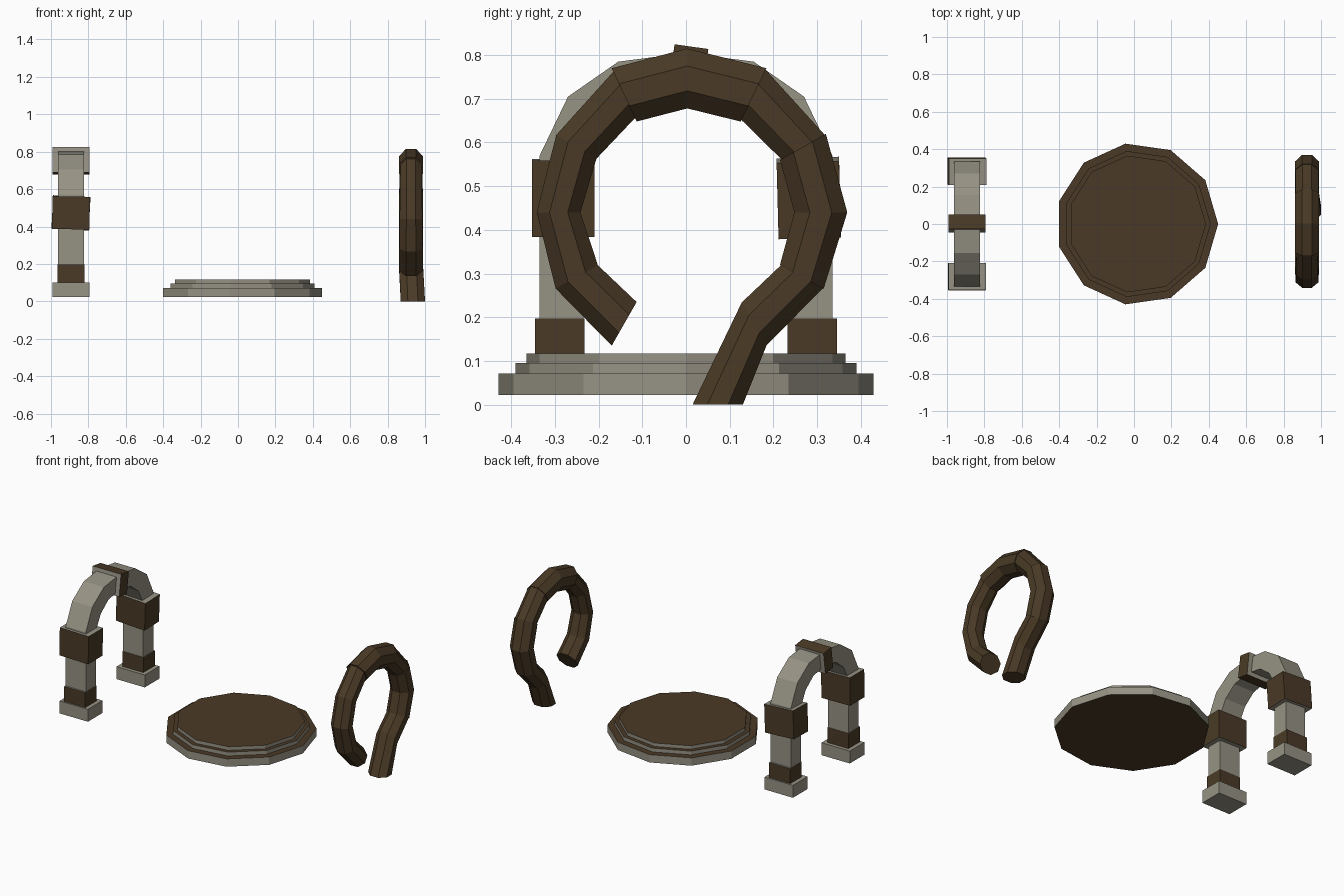
import bpy, bmesh, math
from mathutils import Matrix, Vector

if "Cube" in bpy.data.objects:
    bpy.data.objects.remove(bpy.data.objects["Cube"])


def material(name, rgb):
    m = bpy.data.materials.new(name)
    m.diffuse_color = (*rgb, 1)
    m.use_nodes = True
    m.node_tree.nodes["Principled BSDF"].inputs["Base Color"].default_value = m.diffuse_color
    return m


stone = material("grey_stone", (0.305, 0.287, 0.231))
brown = material("dark_brown", (0.068, 0.042, 0.019))


def finish(bm, name, mats):
    bmesh.ops.recalc_face_normals(bm, faces=bm.faces)
    me = bpy.data.meshes.new(name)
    bm.to_mesh(me)
    bm.free()
    for m in mats:
        me.materials.append(m)
    ob = bpy.data.objects.new(name, me)
    bpy.context.collection.objects.link(ob)
    return ob


def box(name, centre, size, mats, cap_axis=None, rot=(0, 0, 0)):
    """Box; faces along cap_axis use the second material."""
    bm = bmesh.new()
    bmesh.ops.create_cube(bm, size=1, matrix=Matrix.Diagonal((*size, 1)))
    bm.normal_update()
    for f in bm.faces:
        if cap_axis is not None and abs(f.normal[cap_axis]) > 0.9:
            f.material_index = 1
    ob = finish(bm, name, mats)
    ob.location = centre
    ob.rotation_euler = [math.radians(a) for a in rot]
    return ob


def loft(name, stations, section, mat):
    """stations: (outer yz, inner yz, x centre, x half, scale); section: unit points."""
    bm = bmesh.new()
    rings = []
    for o, i, xc, xh, s in stations:
        o, i = Vector(o), Vector(i)
        mid, half = (o + i) / 2, (o - i) / 2
        ring = []
        for a, b in section:
            p = mid + half * b * s
            ring.append(bm.verts.new((xc + a * xh * s, p.x, p.y)))
        rings.append(ring)
    n = len(section)
    for r, q in zip(rings, rings[1:]):
        for k in range(n):
            bm.faces.new((r[k], r[(k + 1) % n], q[(k + 1) % n], q[k]))
    bm.faces.new(rings[0])
    bm.faces.new(rings[-1][::-1])
    return finish(bm, name, [mat])


# round stepped platform: eleven sides, stone rims and brown treads
for name, r, z0, z1 in (("platform_base", 0.434, 0.022, 0.071),
                        ("platform_step", 0.394, 0.071, 0.095),
                        ("platform_top", 0.369, 0.095, 0.117)):
    bm = bmesh.new()
    bmesh.ops.create_cone(bm, cap_ends=True, segments=11, radius1=r, radius2=r, depth=z1 - z0)
    lead = max(bm.verts, key=lambda v: v.co.x).co
    turn = -math.atan2(lead.y, lead.x)
    bmesh.ops.transform(bm, verts=bm.verts, matrix=Matrix.Translation((0.016, 0, (z0 + z1) / 2))
                        @ Matrix.Rotation(turn, 4, 'Z'))
    bm.normal_update()
    for f in bm.faces:
        f.material_index = 1 if abs(f.normal.z) > 0.9 else 0
    finish(bm, name, [stone, brown])

# stone arch: square section swept up, over and down
AX = -0.893
half = [((-0.335, 0.09), (-0.235, 0.09)), ((-0.335, 0.57), (-0.235, 0.54)),
        ((-0.27, 0.705), (-0.187, 0.63)), ((-0.155, 0.785), (-0.11, 0.69)),
        ((0, 0.805), (0, 0.71))]
full = half + [((-o[0], o[1]), (-i[0], i[1])) for o, i in half[-2::-1]]
square = [(-1, -1), (1, -1), (1, 1), (-1, 1)]
loft("arch", [(o, i, AX, 0.07, 1) for o, i in full], square, stone)

# arch feet and wrapped bands on both legs
for side, s in (("front", -1), ("back", 1)):
    box(side + "_foot", (AX, s * 0.282, 0.063), (0.197, 0.145, 0.078), [stone])
    box(side + "_lower_band", (AX, s * 0.289, 0.149), (0.146, 0.114, 0.096), [brown, stone], 2)
    box(side + "_upper_band", (AX, s * 0.281, 0.473), (0.2, 0.143, 0.175),
        [brown, stone], 2, (1.5 if s > 0 else 0, 3 if s > 0 else 1, 0))
box("keystone_band", (AX, 0.003, 0.752), (0.197, 0.078, 0.136), [brown, stone], 1, (-8, 0, 0))

# wooden hoop: octagonal branch in overlapping lengths (outer point, inner point)
hoop = [((-0.17, 0.135), (-0.113, 0.235)), ((-0.3, 0.265), (-0.2, 0.32)),
        ((-0.345, 0.44), (-0.238, 0.44)), ((-0.302, 0.62), (-0.2, 0.56)),
        ((-0.17, 0.77), (-0.113, 0.648)), ((0.003, 0.815), (0.003, 0.678)),
        ((0.184, 0.77), (0.125, 0.648)), ((0.32, 0.62), (0.215, 0.56)),
        ((0.369, 0.44), (0.248, 0.44)), ((0.315, 0.265), (0.215, 0.32)),
        ((0.185, 0.135), (0.127, 0.235)), ((0.13, 0), (0.015, 0))]
c = math.cos(math.pi / 8)
octagon = [(math.cos(math.pi / 8 + k * math.pi / 4) / c, math.sin(math.pi / 8 + k * math.pi / 4) / c)
           for k in range(8)]
for name, a, b, s0, s1 in (("hoop_left_branch", 0, 4, 1, 0.87), ("hoop_crown", 4, 6, 1, 1),
                           ("hoop_shoulder", 6, 7, 0.94, 0.94), ("hoop_right_branch", 7, 9, 1, 1),
                           ("hoop_tail", 9, 11, 0.96, 1)):
    st = []
    for k in range(a, b + 1):
        o, i = hoop[k]
        x = 0.935 if k == 11 else 0.925
        st.append((o, i, x, 0.065, s0 + (s1 - s0) * (k - a) / (b - a)))
    loft(name, st, octagon, brown)
